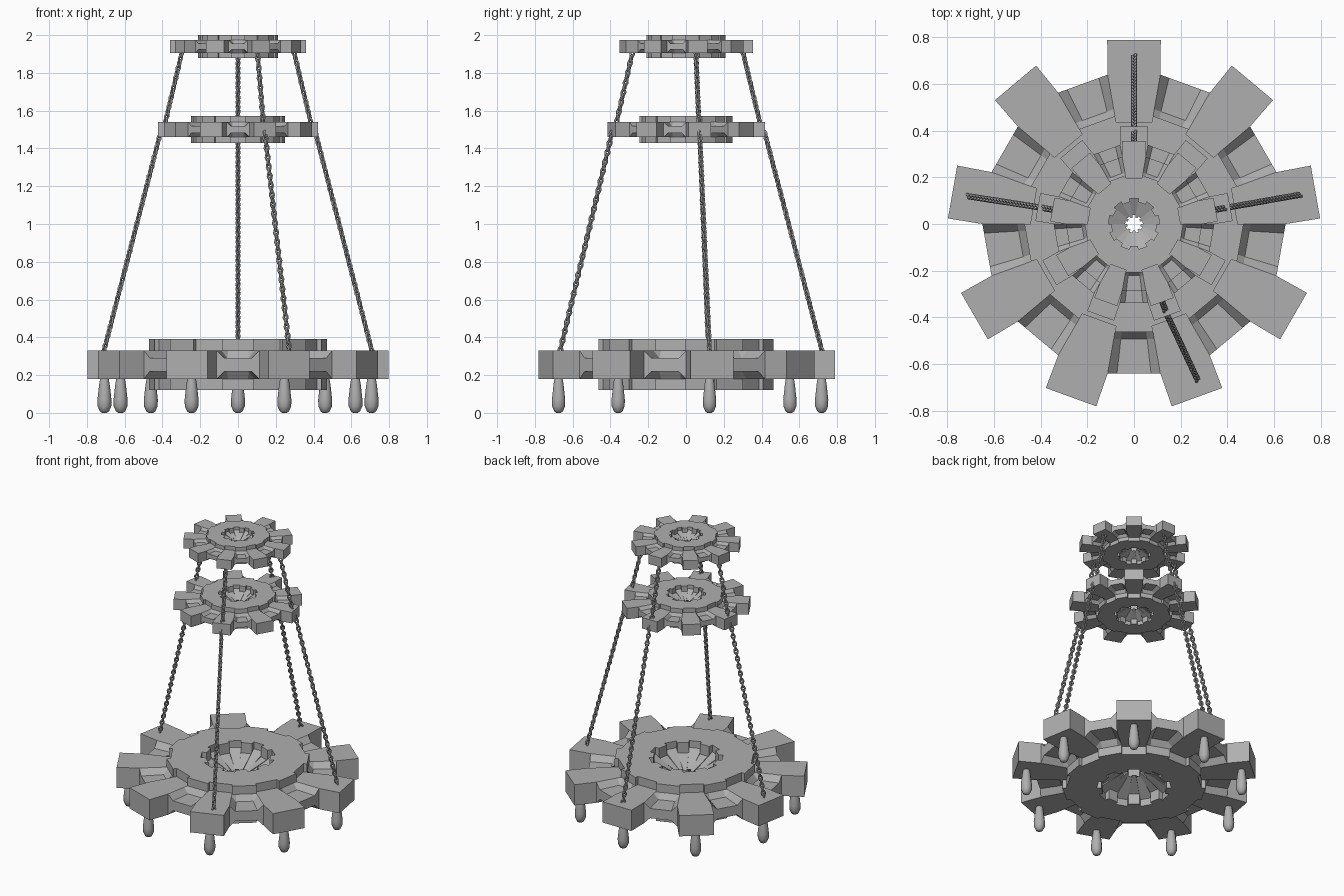
import bpy, bmesh, math
from mathutils import Vector, Matrix

if "Cube" in bpy.data.objects:
    bpy.data.objects.remove(bpy.data.objects["Cube"])

TEETH = 9
STEP = 2 * math.pi / TEETH
START = math.pi / 2


def material(name, v):
    m = bpy.data.materials.new(name)
    m.diffuse_color = (v, v, v, 1)
    m.use_nodes = True
    m.node_tree.nodes["Principled BSDF"].inputs["Base Color"].default_value = m.diffuse_color
    return m


IRON = material("dark_iron", 0.43)
CHAIN_IRON = material("chain_iron", 0.40)


def finish(bm, name, mat):
    bmesh.ops.remove_doubles(bm, verts=bm.verts, dist=1e-5)
    bmesh.ops.dissolve_degenerate(bm, dist=1e-5, edges=bm.edges)
    bmesh.ops.recalc_face_normals(bm, faces=bm.faces)
    me = bpy.data.meshes.new(name)
    bm.to_mesh(me)
    bm.free()
    me.materials.append(mat)
    ob = bpy.data.objects.new(name, me)
    bpy.context.collection.objects.link(ob)
    return ob


def section(kind, deg):
    """Upper half of one radial section, as (x, y, z) with the tooth along x."""
    a = math.radians(deg)
    if kind == "tooth":
        pts = [(0.085, 0), (0.245, 0.085), (0.245, 0.135), (0.445, 0.135),
               (0.445, 0.075), (0.50, 0.075), (0.65, 0.075)]
        k = 1
    else:
        h = 0.075 if kind == "edge" else 0.035
        pts = [(0.065, 0), (0.215, 0.06), (0.215, 0.135), (0.47, 0.135),
               (0.47, 0.075), (0.50, h), (0.65, h)]
        k = math.cos(math.radians(10)) / math.cos(math.radians(deg - 20))
    out = [(r * k * math.cos(a), r * k * math.sin(a), z) for r, z in pts]
    if kind == "tooth":        # parallel-sided end of the tooth
        y = math.copysign(0.115, deg)
        out += [(0.79, y, 0.075), (0.79, y, 0)]
    else:
        x, y, z = out[-1]
        out += [(x, y, z), (x, y, 0)]
    return out


def gear(name, z, scale):
    bm = bmesh.new()
    stations = [("tooth", -10), ("tooth", 10), ("edge", 10), ("floor", 13.5),
                ("floor", 26.5), ("edge", 30)]
    rings = []
    for i in range(TEETH):
        rot = Matrix.Rotation(START + i * STEP, 3, 'Z')
        rings += [[rot @ Vector(p) for p in section(*s)] for s in stations]
    for side in (1, -1):
        vs = [[bm.verts.new((p.x * scale, p.y * scale, z + side * p.z * scale))
               for p in ring] for ring in rings]
        for i, a in enumerate(vs):
            b = vs[(i + 1) % len(vs)]
            for j in range(len(a) - 1):
                bm.faces.new((a[j], a[j + 1], b[j + 1], b[j]))
    return finish(bm, name, IRON)


def bulb(name, angle):
    """Drop-shaped lamp turned from a profile."""
    prof = [(0, 0.185), (0.022, 0.185), (0.028, 0.15), (0.037, 0.07),
            (0.036, 0.035), (0.024, 0.008), (0.012, 0.0), (0, 0.0)]
    bm = bmesh.new()
    n = 10
    c = Vector((0.718 * math.cos(angle), 0.718 * math.sin(angle), 0))
    vs = [[bm.verts.new(c + Vector((r * math.cos(t), r * math.sin(t), z)))
           for r, z in prof] for t in (2 * math.pi * k / n for k in range(n))]
    for i in range(n):
        a, b = vs[i], vs[(i + 1) % n]
        for j in range(len(prof) - 1):
            bm.faces.new((a[j], a[j + 1], b[j + 1], b[j]))
    ob = finish(bm, name, IRON)
    bpy.ops.object.select_all(action='DESELECT')
    bpy.context.view_layer.objects.active = ob
    ob.select_set(True)
    bpy.ops.object.shade_smooth_by_angle(angle=math.radians(37))


def chain(name, p0, p1):
    """Dense row of stretched rings, every second one turned a quarter."""
    bm = bmesh.new()
    axis = p1 - p0
    count = round(axis.length / 0.026)
    rot = axis.to_track_quat('Z', 'Y').to_matrix()
    for k in range(count):
        mid = p0 + axis * ((k + 0.5) / count)
        m = rot @ Matrix.Rotation(math.pi / 4 + k * math.pi / 2, 3, 'Z')
        vs = []
        for i in range(8):
            u = 2 * math.pi * i / 8
            row = []
            for j in range(5):
                v = 2 * math.pi * j / 5
                r = 0.011 + 0.0065 * math.cos(v)
                p = Vector((r * math.cos(u), 0.0065 * math.sin(v), 1.4 * r * math.sin(u)))
                row.append(bm.verts.new(mid + m @ p))
            vs.append(row)
        for i in range(8):
            a, b = vs[i], vs[(i + 1) % 8]
            for j in range(5):
                bm.faces.new((a[j], a[(j + 1) % 5], b[(j + 1) % 5], b[j]))
    finish(bm, name, CHAIN_IRON)


def polar(r, deg, z):
    a = math.radians(deg)
    return Vector((r * math.cos(a), r * math.sin(a), z))


# Three gear wheels
gear("lower_gear", 0.255, 1.0)
gear("middle_gear", 1.50, 0.53)
gear("upper_gear", 1.94, 0.45)

# One bulb below each tooth of the lower wheel
for i in range(TEETH):
    bulb(f"bulb_{i + 1}", START + i * STEP)

# Four chains, each in two lengths
for i, (low, deg) in enumerate(((10, 10), (90, 90), (170.5, 170), (-67.8, -70))):
    chain(f"lower_chain_{i + 1}", polar(0.722, low, 0.32), polar(0.415, deg, 1.49))
    chain(f"upper_chain_{i + 1}", polar(0.393, deg, 1.53), polar(0.30, deg, 1.915))
